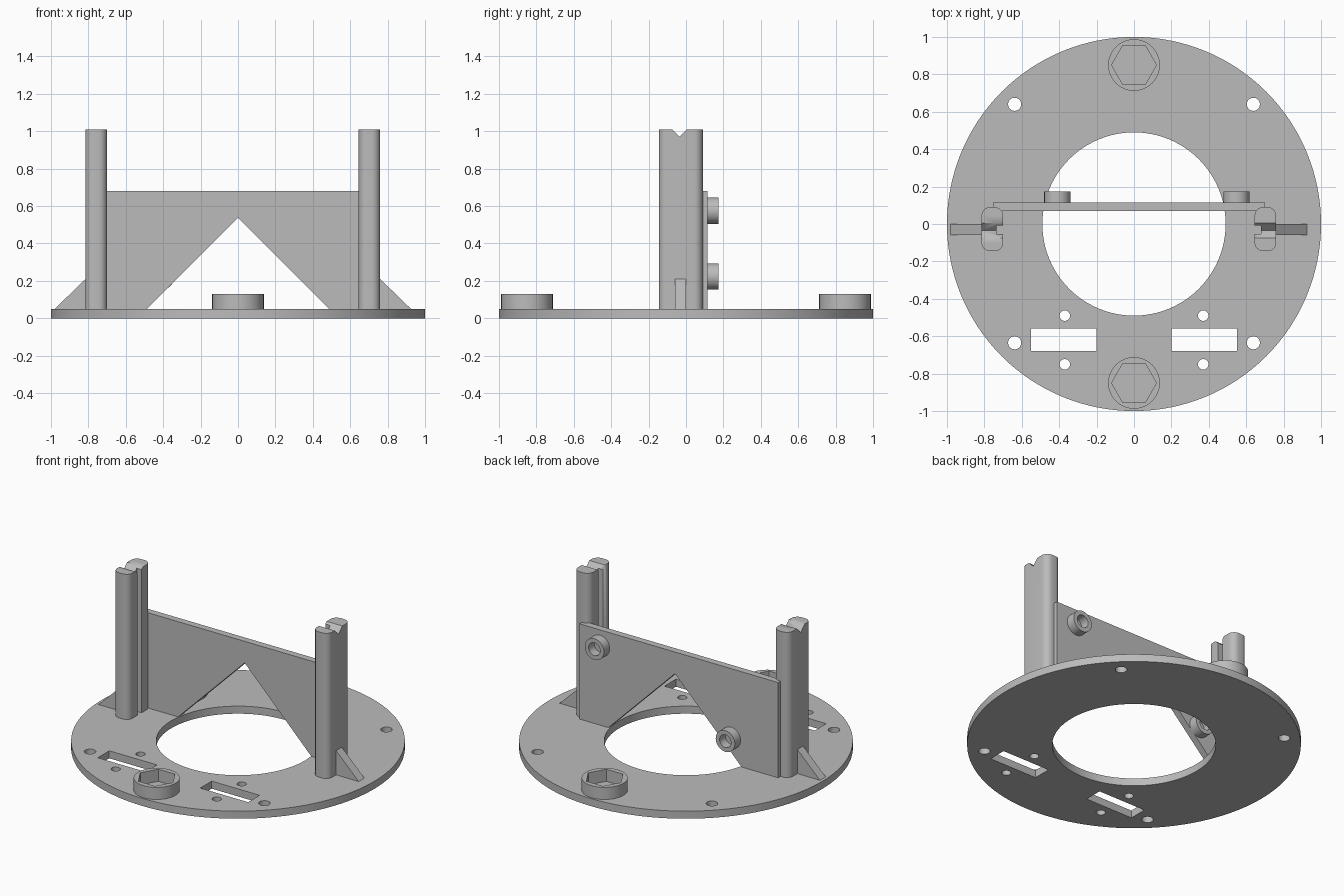
import bpy, bmesh
from math import sin, cos, pi
from mathutils import Matrix

cube = bpy.data.objects.get("Cube")
if cube:
    bpy.data.objects.remove(cube, do_unlink=True)

grey = bpy.data.materials.new("plain grey")
grey.use_nodes = True
COLOUR = (0.5, 0.5, 0.5, 1)
grey.diffuse_color = COLOUR
grey.node_tree.nodes["Principled BSDF"].inputs["Base Color"].default_value = COLOUR

BASE = 0.05      # top of the base disc
MID = -0.0275    # mirror line between the posts
FACING_FRONT = Matrix.Rotation(pi / 2, 4, 'X')   # profile (x, z), extruded along y


def ring(x, y, r, n=32, start=0, sweep=2 * pi):
    """Points of a regular polygon or circle."""
    return [(x + r * cos(start + sweep * i / n), y + r * sin(start + sweep * i / n))
            for i in range(n)]


def box(x0, x1, y0, y1):
    return [(x0, y0), (x1, y0), (x1, y1), (x0, y1)]


def extrude(name, loops, low, high, turn=Matrix()):
    """Solid from an outline and its holes, extruded from low to high."""
    curve = bpy.data.curves.new(name, 'CURVE')
    curve.dimensions = '2D'
    curve.fill_mode = 'BOTH'
    curve.extrude = (high - low) / 2
    for loop in loops:
        spline = curve.splines.new('POLY')
        spline.points.add(len(loop) - 1)
        for point, (x, y) in zip(spline.points, loop):
            point.co = (x, y, 0, 1)
        spline.use_cyclic_u = True
    temp = bpy.data.objects.new(name, curve)
    mesh = bpy.data.meshes.new_from_object(temp)
    bpy.data.objects.remove(temp)
    bm = bmesh.new()
    bm.from_mesh(mesh)
    bmesh.ops.remove_doubles(bm, verts=bm.verts, dist=1e-5)
    bmesh.ops.transform(bm, verts=bm.verts,
                        matrix=turn @ Matrix.Translation((0, 0, (low + high) / 2)))
    bmesh.ops.recalc_face_normals(bm, faces=bm.faces)
    bm.to_mesh(mesh)
    bm.free()
    mesh.name = name
    mesh.materials.clear()
    mesh.materials.append(grey)
    obj = bpy.data.objects.new(name, mesh)
    bpy.context.collection.objects.link(obj)
    bpy.ops.object.select_all(action='DESELECT')
    obj.select_set(True)
    bpy.context.view_layer.objects.active = obj
    bpy.ops.object.shade_smooth_by_angle(angle=pi / 6)
    return obj


def upright(name, loops, front, back):
    """Solid whose outline is drawn in x and z, between two y positions."""
    return extrude(name, loops, -back, -front, FACING_FRONT)


# Base disc with centre opening, screw holes and two slots
loops = [ring(0, 0, 1, 128), ring(0, 0, 0.49, 96)]
for s in (-1, 1):
    loops += [ring(s * 0.638, y, 0.035) for y in (0.64, -0.635)]
    loops += [ring(s * 0.37, y, 0.028) for y in (-0.49, -0.75)]
    loops.append(box(s * 0.375 - 0.175, s * 0.375 + 0.175, -0.68, -0.56))
extrude("base_disc", loops, 0, BASE)

# Round nut holders with hexagonal sockets
for name, y in (("front_nut_holder", -0.85), ("back_nut_holder", 0.85)):
    extrude(name, [ring(0, y, 0.138, 64), ring(0, y, 0.12, 6)], BASE, 0.13)

# Cutter for the V notch on top of the posts
notch = extrude("notch_cutter", [[(-0.08, 1.015), (-0.035, 0.97), (0.01, 1.015)]],
                -1, 1, Matrix(((0, 0, 1, 0), (1, 0, 0, 0), (0, 1, 0, 0), (0, 0, 0, 1))))
notch.hide_render = True
notch.hide_viewport = True

# Posts with rounded corners and an inner groove, each with an outer gusset
for side, s in (("left", 1), ("right", -1)):
    inner, outer, r = 0.6725, 0.7875, 0.045
    front, back = -0.145, 0.09
    outline = []
    corners = ((inner + r, front + r, pi), (outer - r, front + r, 1.5 * pi),
               (outer - r, back - r, 0), (inner + r, back - r, pi / 2))
    for x, y, start in corners:
        outline += ring(x, y, r, 8, start, pi / 2)
        outline.append((x + r * cos(start + pi / 2), y + r * sin(start + pi / 2)))
    outline += [(inner, -0.008), (inner + 0.035, -0.008),
                (inner + 0.035, -0.053), (inner, -0.053)]
    post = extrude(side + "_post", [[(MID + s * x, y) for x, y in outline]], BASE, 1.01)
    cut = post.modifiers.new("notch", 'BOOLEAN')
    cut.operation = 'DIFFERENCE'
    cut.solver = 'EXACT'
    cut.object = notch

    gusset = [(outer - 0.01, BASE), (outer + 0.165, BASE), (outer, 0.21), (outer - 0.01, 0.21)]
    upright(side + "_gusset", [[(MID + s * x, z) for x, z in gusset]], -0.06, 0)

# Cross plate with a triangular opening
upright("cross_plate", [[(-0.755, BASE), (-0.487, BASE), (0, 0.537), (0.487, BASE),
                         (0.70, BASE), (0.70, 0.68), (-0.755, 0.68)]], 0.07, 0.115)

# Hollow bosses on the back of the plate
for name, x, z in (("upper_boss", 0.548, 0.575), ("lower_boss", -0.41, 0.223)):
    upright(name, [ring(x, z, 0.07, 48), ring(x, z, 0.042)], 0.115, 0.175)
